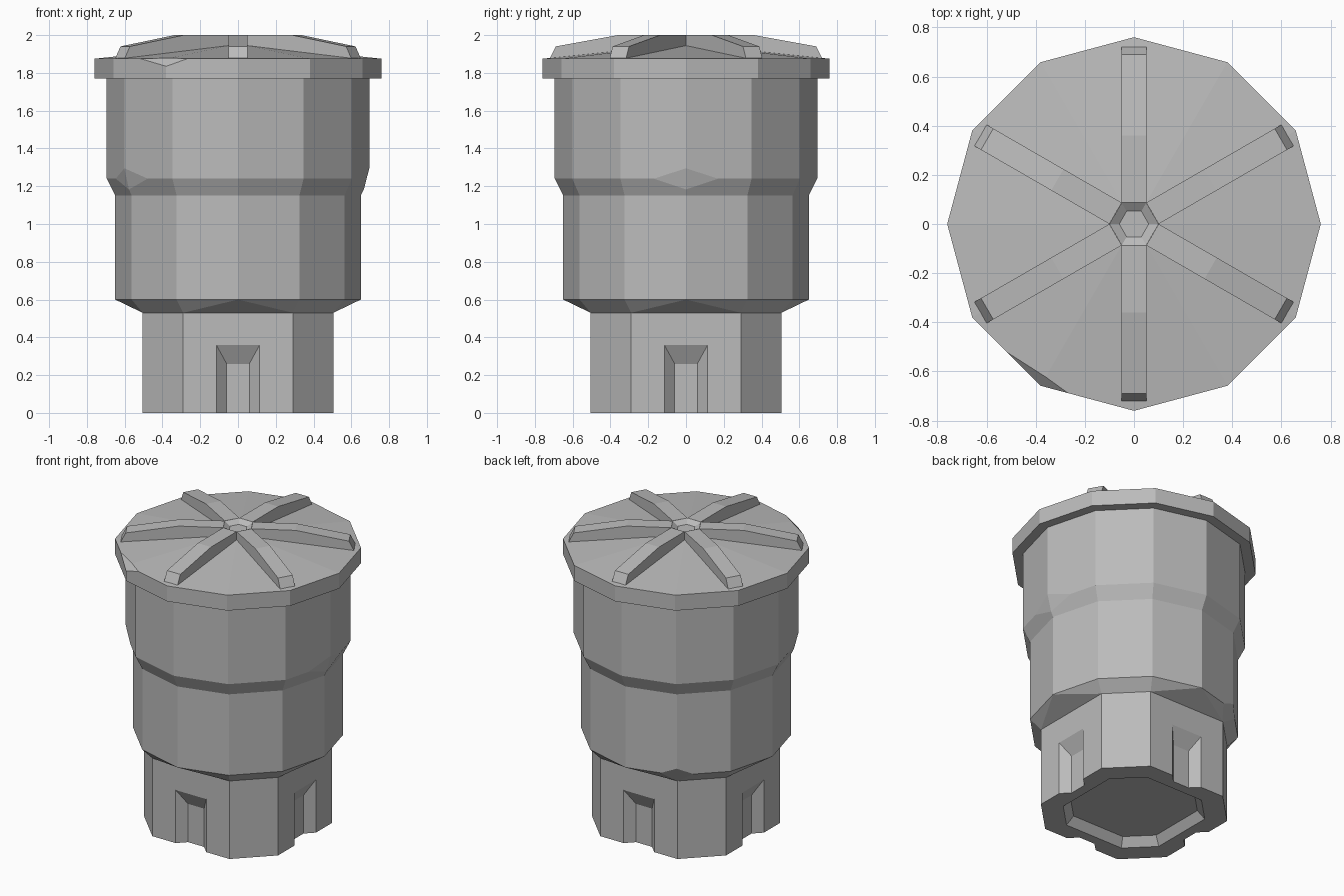
import bpy, bmesh
from math import radians, cos, sin, pi
from mathutils import Vector, Matrix

default_cube = bpy.data.objects.get("Cube")
if default_cube:
    bpy.data.objects.remove(default_cube)

grey = bpy.data.materials.new("plain grey")
grey.use_nodes = True
COLOUR = (0.5, 0.5, 0.5, 1)
grey.diffuse_color = COLOUR
grey.node_tree.nodes["Principled BSDF"].inputs["Base Color"].default_value = COLOUR


def ring(radius, z, sides=12):
    return [Vector((radius * cos(2 * pi * i / sides), radius * sin(2 * pi * i / sides), z))
            for i in range(sides)]


def octagon(scale, z):
    """Octagon with wide faces toward the four sides."""
    a, b = 0.505 * scale, 0.29 * scale
    return [Vector((x * sx, y * sy, z)) for x, y in ((a, b), (b, a))
            for sx in (1, -1) for sy in (1, -1)]


def hull(points):
    bm = bmesh.new()
    for p in points:
        bm.verts.new(p)
    bmesh.ops.convex_hull(bm, input=bm.verts)
    bmesh.ops.dissolve_limit(bm, angle_limit=radians(0.5), verts=bm.verts, edges=bm.edges)
    return bm


def chip(bm, angle, a, b, c):
    """Slice off a corner along the plane through three points, turned about z."""
    turn = Matrix.Rotation(radians(angle), 3, 'Z')
    a, b, c = (turn @ Vector(p) for p in (a, b, c))
    normal = (b - a).cross(c - a).normalized()
    if normal.dot(a - Vector((0, 0, a.z))) < 0:
        normal.negate()
    cut = bmesh.ops.bisect_plane(bm, geom=bm.verts[:] + bm.edges[:] + bm.faces[:],
                                 plane_co=a, plane_no=normal, dist=1e-5, clear_outer=True)
    edges = [e for e in cut["geom_cut"] if isinstance(e, bmesh.types.BMEdge)]
    bmesh.ops.holes_fill(bm, edges=edges)


def open_ends(bm, *heights):
    """Remove flat caps hidden between stacked parts."""
    caps = [f for f in bm.faces if abs(f.normal.z) > 0.99
            and any(abs(f.calc_center_median().z - h) < 0.01 for h in heights)]
    bmesh.ops.delete(bm, geom=caps, context='FACES')


def finish(name, bm):
    bmesh.ops.recalc_face_normals(bm, faces=bm.faces)
    mesh = bpy.data.meshes.new(name)
    bm.to_mesh(mesh)
    bm.free()
    mesh.materials.append(grey)
    obj = bpy.data.objects.new(name, mesh)
    bpy.context.scene.collection.objects.link(obj)
    return obj


def carve(obj, bm):
    cutter = finish("cutter", bm)
    cutter.hide_render = True
    mod = obj.modifiers.new("carve", 'BOOLEAN')
    mod.operation, mod.solver, mod.object = 'DIFFERENCE', 'EXACT', cutter
    bpy.context.view_layer.objects.active = obj
    bpy.ops.object.modifier_apply(modifier=mod.name)
    bpy.data.objects.remove(cutter)


# Foot: octagonal block with four tapered notches and a shallow recess below
foot = finish("foot", hull(octagon(1, 0) + octagon(1, 0.53)))
for k in range(4):
    turn = Matrix.Rotation(k * pi / 2, 3, 'Z')
    # inner face of the notch, surface outline, then the same pushed outward
    outline = [(0.45, 0.06, 0.26), (0.505, 0.115, 0.36), (0.56, 0.17, 0.46)]
    notch = [turn @ Vector((x, s * y, z)) for x, y, top in outline
             for s in (1, -1) for z in (-0.1, top)]
    carve(foot, hull(notch))
carve(foot, hull(octagon(0.77, -0.02) + octagon(0.76, 0) + octagon(0.68, 0.055)))

# Lower drum: flares from the foot to twelve sides
drum = hull(octagon(1, 0.53) + ring(0.65, 0.6) + ring(0.65, 1.15))
chip(drum, 120, (0.65, 0, 0.645), (0.623, 0.1, 0.6), (0.623, -0.1, 0.6))
open_ends(drum, 0.53, 1.15)
finish("lower_drum", drum)

# Upper drum: sloped shoulder with two worn corners
drum = hull(ring(0.65, 1.15) + ring(0.695, 1.24) + ring(0.695, 1.77))
for angle in (0, 210):
    for side in (1, -1):
        chip(drum, angle, (0.695, 0, 1.295), (0.6495, 0.17 * side, 1.24), (0.667, 0, 1.185))
open_ends(drum, 1.15, 1.77)
finish("upper_drum", drum)

# Lid: rim and shallow cone with one chipped corner
lid = hull(ring(0.76, 1.77) + ring(0.76, 1.875) + [Vector((0, 0, 1.955))])
chip(lid, 240, (0.76, 0, 1.835), (0.73, 0.11, 1.875), (0.71, -0.19, 1.875))
finish("lid", lid)

# Lid ribs: six bent bars radiating from the hub
profile = [(0.087, 1.9), (0.73, 1.86), (0.69, 1.94), (0.36, 2.0), (0.087, 2.0)]
for k in range(6):
    turn = Matrix.Rotation(radians(30 + 60 * k), 3, 'Z')
    finish(f"lid_rib_{k + 1}", hull([turn @ Vector((r, y, z))
                                     for r, z in profile for y in (-0.05, 0.05)]))

# Hub: small hexagonal dish joining the ribs
hub = bmesh.new()
outer, inner = ([hub.verts.new(p) for p in ring(r, z, 6)] for r, z in ((0.1, 2.0), (0.06, 1.975)))
hub.faces.new(inner)
for i in range(6):
    j = (i + 1) % 6
    hub.faces.new((outer[i], outer[j], inner[j], inner[i]))
hub_obj = finish("lid_hub", hub)
if hub_obj.data.polygons[0].normal.z < 0:
    hub_obj.data.flip_normals()
